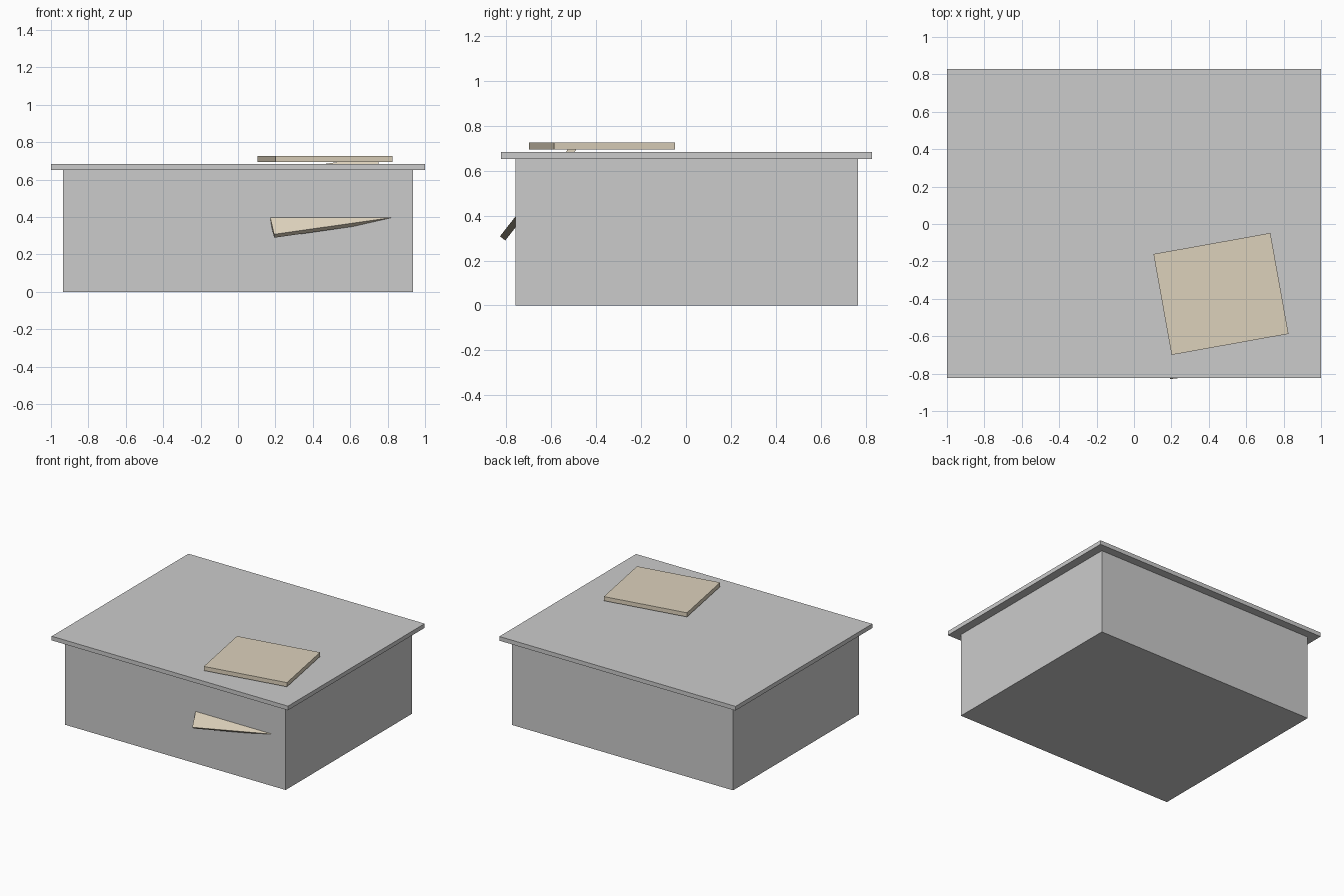
import bpy, bmesh
from math import radians
from mathutils import Matrix, Vector

if "Cube" in bpy.data.objects:
    bpy.data.objects.remove(bpy.data.objects["Cube"])

cream = bpy.data.materials.new("cream")
cream.diffuse_color = (0.72, 0.64, 0.50, 1)
cream.use_nodes = True
cream.node_tree.nodes["Principled BSDF"].inputs["Base Color"].default_value = cream.diffuse_color


def box(name, lo, hi, matrix=Matrix(), mat=None):
    """Axis-aligned box from lo to hi, then moved by matrix."""
    lo, hi = Vector(lo), Vector(hi)
    bm = bmesh.new()
    bmesh.ops.create_cube(bm, size=1)
    for v in bm.verts:
        v.co = matrix @ Vector([(lo[i] + hi[i]) / 2 + v.co[i] * (hi[i] - lo[i]) for i in range(3)])
    me = bpy.data.meshes.new(name)
    bm.to_mesh(me)
    bm.free()
    ob = bpy.data.objects.new(name, me)
    bpy.context.collection.objects.link(ob)
    if mat:
        me.materials.append(mat)
    return ob


# Main building block and overhanging lid
box("body", (-0.935, -0.759, 0), (0.935, 0.766, 0.652))
box("lid", (-1, -0.824, 0.652), (1, 0.829, 0.684))

# Flat plate lying just above the lid, turned about ten degrees
yaw = Matrix.Rotation(radians(10.2), 4, 'Z')
box("top_plate", (-0.3175, -0.274, 0.695), (0.3175, 0.274, 0.727),
    Matrix.Translation((0.465, -0.374, 0)) @ yaw, cream)

# Tilted plate running from the front wall up to the top plate
tilt = Matrix.Rotation(radians(52), 4, 'X')
box("tilted_plate", (0, 0, -0.03), (0.635, 0.422, 0),
    Matrix.Translation((0.193, -0.829, 0.308)) @ tilt @ yaw, cream)
